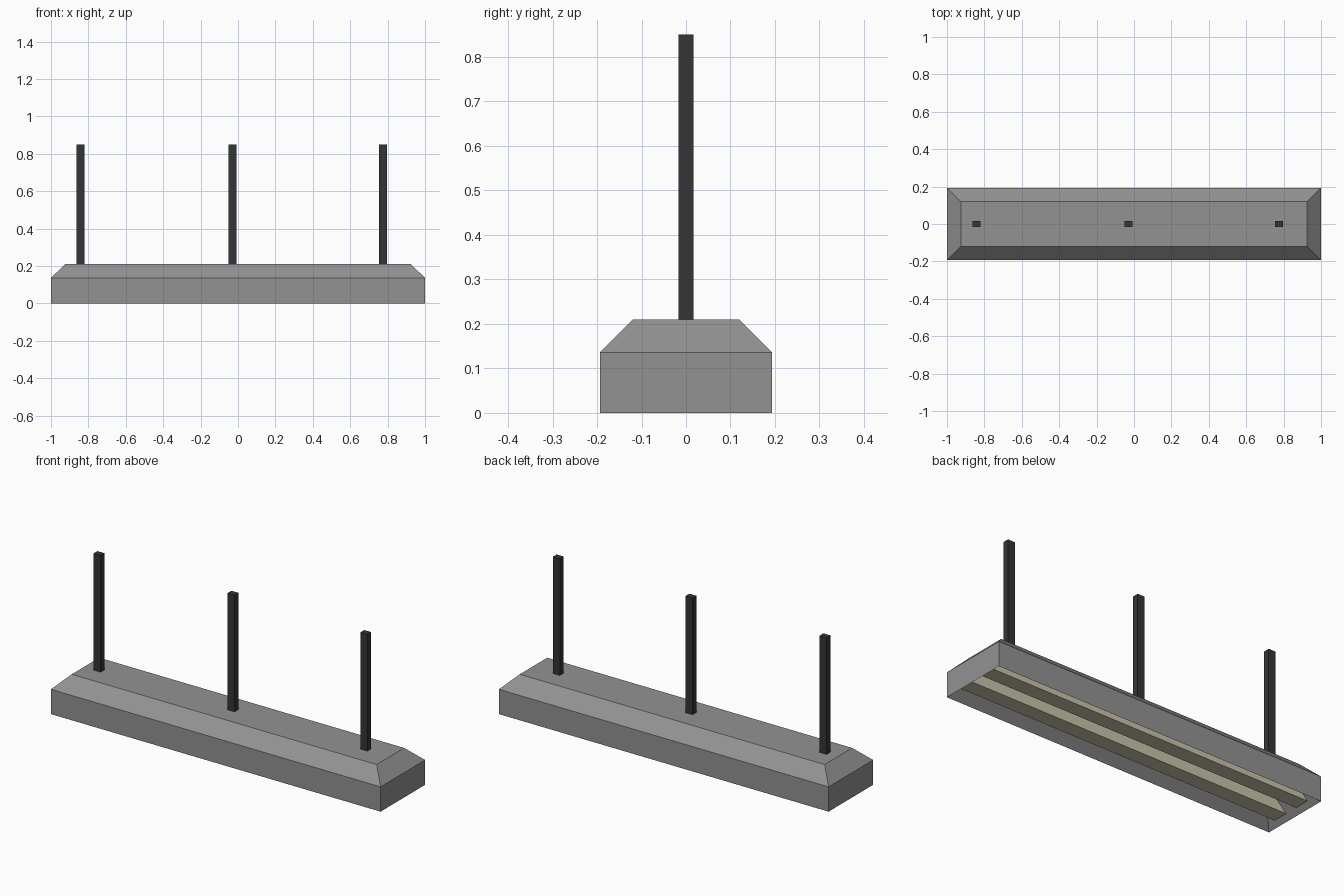
import bpy, bmesh

if "Cube" in bpy.data.objects:
    bpy.data.objects.remove(bpy.data.objects["Cube"])


def material(name, rgb):
    m = bpy.data.materials.new(name)
    m.diffuse_color = (*rgb, 1)
    m.use_nodes = True
    m.node_tree.nodes["Principled BSDF"].inputs["Base Color"].default_value = m.diffuse_color
    return m


grey = material("grey_metal", (0.29, 0.29, 0.29))
black = material("dark_rod", (0.036, 0.036, 0.036))
cream = material("cream_tube", (0.58, 0.55, 0.41))


def add_object(name, bm, mat):
    bmesh.ops.recalc_face_normals(bm, faces=bm.faces)
    me = bpy.data.meshes.new(name)
    bm.to_mesh(me)
    bm.free()
    me.materials.append(mat)
    ob = bpy.data.objects.new(name, me)
    bpy.context.collection.objects.link(ob)
    return ob


def stacked(name, levels, mat):
    """Closed solid through rectangular rings (half x, half y, z)."""
    bm = bmesh.new()
    rings = [[bm.verts.new((sx * hx, sy * hy, z))
              for sx, sy in ((-1, -1), (1, -1), (1, 1), (-1, 1))]
             for hx, hy, z in levels]
    for a, b in zip(rings, rings[1:]):
        for i in range(4):
            j = (i + 1) % 4
            bm.faces.new((a[i], a[j], b[j], b[i]))
    bm.faces.new(rings[0])
    bm.faces.new(rings[-1])
    return add_object(name, bm, mat)


# Housing: inner ceiling, sloped reflector to the rim, outer wall, chamfer, top
stacked("housing", [(0.915, 0.108, 0.085), (1.0, 0.193, 0.0),
                    (1.0, 0.193, 0.136), (0.925, 0.119, 0.21)], grey)

# Two light bars, their ends running into the sloped reflector
for side, y in (("front", -0.079), ("back", 0.079)):
    bar = stacked(side + "_light_bar", [(0.977, 0.042, 0.025), (0.977, 0.042, 0.087)], cream)
    bar.location.y = y

# Three hanging rods
for name, x in (("left", -0.843), ("middle", -0.03), ("right", 0.775)):
    rod = stacked(name + "_hanging_rod", [(0.021, 0.0165, 0.2), (0.021, 0.0165, 0.85)], black)
    rod.location.x = x
